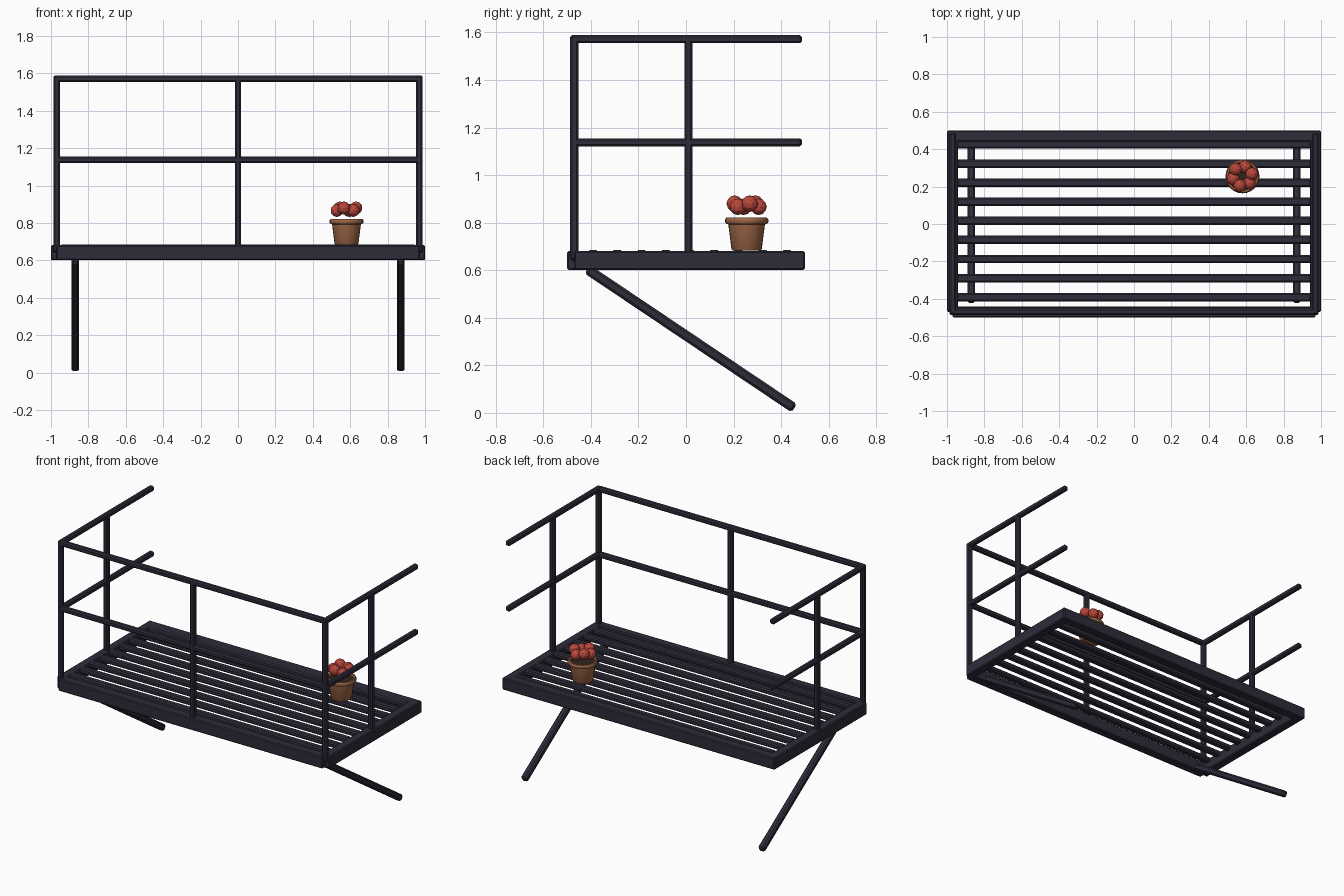
import bpy, bmesh, math
from mathutils import Vector

cube = bpy.data.objects.get("Cube")
if cube:
    bpy.data.objects.remove(cube, do_unlink=True)


def material(name, r, g, b):
    m = bpy.data.materials.new(name)
    m.use_nodes = True
    m.diffuse_color = (r, g, b, 1)
    m.node_tree.nodes["Principled BSDF"].inputs["Base Color"].default_value = (r, g, b, 1)
    return m


iron = material("dark iron", 0.027, 0.025, 0.042)
clay = material("terracotta", 0.33, 0.13, 0.06)
earth = material("soil", 0.03, 0.018, 0.012)
red = material("petal red", 0.5, 0.065, 0.045)


def finish(name, bm, mat, smooth=False):
    mesh = bpy.data.meshes.new(name)
    bm.to_mesh(mesh)
    bm.free()
    mesh.materials.append(mat)
    obj = bpy.data.objects.new(name, mesh)
    bpy.context.collection.objects.link(obj)
    if smooth:
        bpy.ops.object.select_all(action="DESELECT")
        obj.select_set(True)
        bpy.context.view_layer.objects.active = obj
        bpy.ops.object.shade_smooth_by_angle(angle=math.radians(40))
    return obj


def bar(name, start, end, width, height, bevel):
    """Chamfered rectangular bar running between two points."""
    a, b = Vector(start), Vector(end)
    bm = bmesh.new()
    bmesh.ops.create_cube(bm, size=1)
    bmesh.ops.scale(bm, vec=(width, height, (b - a).length), verts=bm.verts)
    bmesh.ops.bevel(bm, geom=bm.edges[:], offset=bevel, segments=1, affect="EDGES")
    obj = finish(name, bm, iron)
    obj.location = (a + b) / 2
    obj.rotation_euler = (b - a).to_track_quat("Z", "Y").to_euler()
    return obj


EDGE, FRONT, DECK, TOP, MID = 0.97, -0.47, 0.641, 1.572, 1.138
RAIL, CHAMFER = 0.034, 0.008

# Platform frame
bar("front_beam", (-EDGE, FRONT, DECK), (EDGE, FRONT, DECK), 0.06, 0.08, 0.006)
bar("back_beam", (-1, -FRONT, DECK), (1, -FRONT, DECK), 0.06, 0.08, 0.006)
for side, s in (("left", 1), ("right", -1)):
    bar(side + "_beam", (s * EDGE, FRONT, DECK), (s * EDGE, 0.5, DECK), 0.06, 0.08, 0.006)

# Floor slats
for i in range(9):
    y = 0.425 - i * 0.102
    bar(f"floor_slat_{i + 1}", (-0.95, y, 0.668), (0.95, y, 0.668), 0.045, 0.033, CHAMFER)

# Railing
for level, z in (("top", TOP), ("middle", MID)):
    bar(f"front_{level}_rail", (-EDGE, FRONT, z), (EDGE, FRONT, z), RAIL, RAIL, CHAMFER)
    for side, s in (("left", 1), ("right", -1)):
        bar(f"{side}_{level}_rail", (s * EDGE, FRONT - 0.015, z), (s * EDGE, 0.487, z),
            RAIL, RAIL, CHAMFER)
bar("front_middle_post", (0, FRONT, DECK), (0, FRONT, TOP), RAIL, RAIL, CHAMFER)
for side, s in (("left", 1), ("right", -1)):
    for place, y in (("corner", FRONT), ("middle", 0.01)):
        bar(f"{side}_{place}_post", (s * EDGE, y, DECK), (s * EDGE, y, TOP + 0.015),
            RAIL, RAIL, CHAMFER)

# Diagonal support struts
for side, s in (("left", 1), ("right", -1)):
    bar(side + "_strut", (s * 0.87, -0.415, 0.604), (s * 0.87, 0.455, 0.02), 0.042, 0.042, 0.01)

# Flower pot, turned from a profile
POT = Vector((0.58, 0.255, 0))


def lathe(name, profile, mat, steps=24):
    bm = bmesh.new()
    verts = [bm.verts.new((r, 0, z)) for r, z in profile]
    edges = [bm.edges.new(pair) for pair in zip(verts, verts[1:])]
    bmesh.ops.spin(bm, geom=verts + edges, axis=(0, 0, 1), cent=(0, 0, 0),
                   angle=math.tau, steps=steps, use_merge=True)
    bmesh.ops.remove_doubles(bm, verts=bm.verts, dist=0.0001)
    bmesh.ops.recalc_face_normals(bm, faces=bm.faces)
    obj = finish(name, bm, mat, smooth=True)
    obj.location = POT
    return obj


lathe("flower_pot", [(0, 0.684), (0.06, 0.684), (0.064, 0.69), (0.077, 0.793), (0.086, 0.795),
                     (0.091, 0.803), (0.091, 0.813), (0.086, 0.821), (0.076, 0.821),
                     (0.072, 0.813), (0.07, 0.79), (0, 0.79)], clay)
lathe("soil", [(0.072, 0.8), (0.072, 0.808), (0, 0.812)], earth)

# Blossoms in a ring with alternating heights
for i in range(6):
    a = math.tau * i / 6 + 0.25
    bm = bmesh.new()
    bmesh.ops.create_icosphere(bm, subdivisions=2, radius=0.035)
    blossom = finish(f"blossom_{i + 1}", bm, red)
    blossom.location = POT + Vector((0.052 * math.cos(a), 0.052 * math.sin(a),
                                     0.867 if i % 2 else 0.88))
